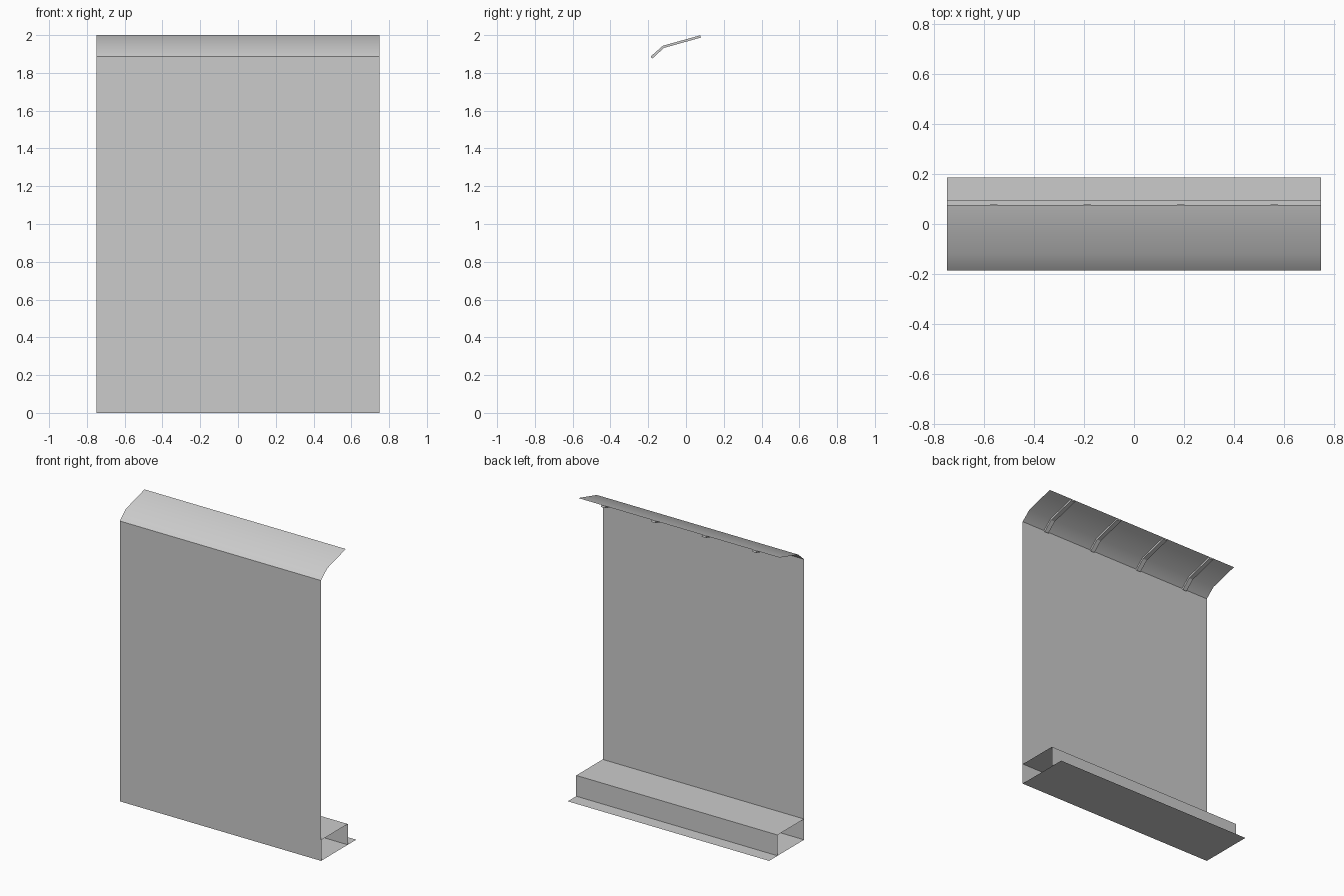
import bpy

if "Cube" in bpy.data.objects:
    bpy.data.objects.remove(bpy.data.objects["Cube"])

W = 0.75          # half width
F = -0.187        # front plane
B = 0.187         # rear edge of the base flange


def make(name, verts, faces, smooth=False):
    mesh = bpy.data.meshes.new(name)
    mesh.from_pydata(verts, [], faces)
    obj = bpy.data.objects.new(name, mesh)
    bpy.context.collection.objects.link(obj)
    for p in mesh.polygons:
        p.use_smooth = smooth
    return obj


def sheet(name, profile, x0=-W, x1=W, smooth=False):
    """Sweep an open (y, z) profile along x as a thin sheet."""
    verts = [(x, y, z) for y, z in profile for x in (x0, x1)]
    faces = [(2*i, 2*i + 1, 2*i + 3, 2*i + 2) for i in range(len(profile) - 1)]
    return make(name, verts, faces, smooth)


def solid(name, profile, x0, x1):
    """Sweep a closed (y, z) profile along x with quad-strip end caps."""
    n = len(profile)
    verts = [(x, y, z) for x in (x0, x1) for y, z in profile]
    faces = [(i, (i + 1) % n, n + (i + 1) % n, n + i) for i in range(n)]
    for i in range(n // 2 - 1):
        cap = (i, n - 1 - i, n - 2 - i, i + 1)
        faces += [cap, tuple(n + k for k in reversed(cap))]
    return make(name, verts, faces)


# Tall upright back panel
sheet("back_panel", [(F, 0), (F, 1.888)])

# Open-ended base box: front, top, rear wall
sheet("base_box", [(F + 0.002, 0), (F + 0.002, 0.14), (0.097, 0.14), (0.097, 0)])

# Floor sheet running on into the rear flange
sheet("base_floor", [(F, 0), (0.097, 0), (B, 0)])

# Bent canopy sheet
canopy = [(F, 1.888), (-0.122, 1.945), (0.076, 2.0)]
sheet("canopy", canopy, smooth=True)

# Four bent brackets under the canopy
top = [(y, z - 0.001) for y, z in canopy[:2]] + [(0.076, 1.999)]
under = [(0.079, 1.987), (-0.117, 1.932), (-0.179, 1.875)]
for i in range(4):
    cx = -0.5625 + 0.375 * i
    solid(f"canopy_bracket_{i + 1}", top + under, cx - 0.015, cx + 0.015)
